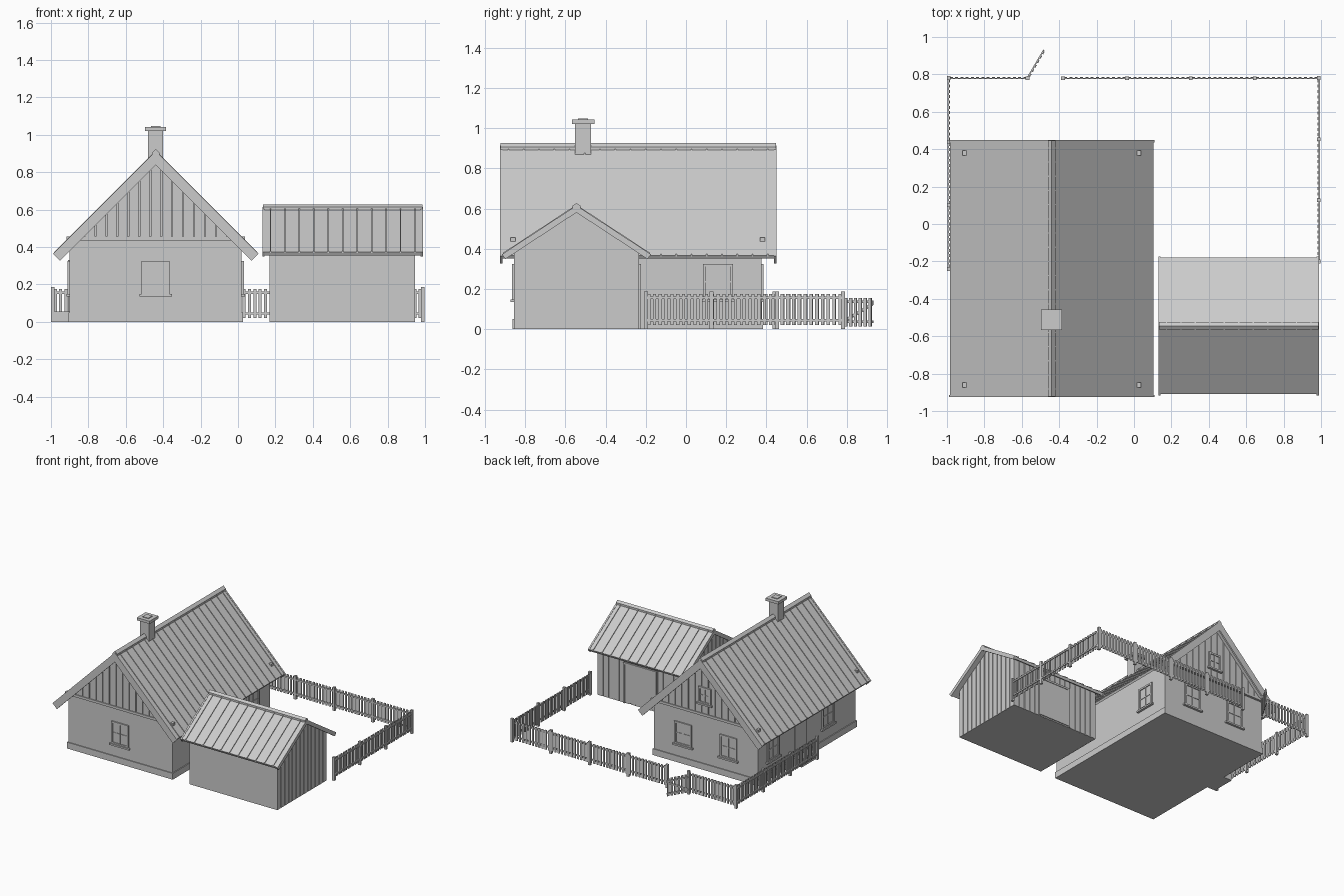
import bpy, bmesh, math
from mathutils import Matrix, Vector

if "Cube" in bpy.data.objects:
    bpy.data.objects.remove(bpy.data.objects["Cube"])


class Part:
    """Collects prisms and boxes into one named mesh."""
    def __init__(self, name):
        self.name, self.bm = name, bmesh.new()

    def prism(self, pts, along, a, b):
        # profile points are (horizontal, z); extruded along 'x' or 'y'
        place = (lambda u, z, t: (u, t, z)) if along == 'y' else (lambda u, z, t: (t, u, z))
        va = [self.bm.verts.new(place(u, z, a)) for u, z in pts]
        vb = [self.bm.verts.new(place(u, z, b)) for u, z in pts]
        self.bm.faces.new(va)
        self.bm.faces.new(vb[::-1])
        for i in range(len(pts)):
            j = (i + 1) % len(pts)
            self.bm.faces.new((va[i], vb[i], vb[j], va[j]))

    def box(self, x0, x1, y0, y1, z0, z1):
        self.prism([(x0, z0), (x1, z0), (x1, z1), (x0, z1)], 'y', y0, y1)

    def done(self, matrix=None):
        bmesh.ops.recalc_face_normals(self.bm, faces=self.bm.faces)
        me = bpy.data.meshes.new(self.name)
        self.bm.to_mesh(me)
        self.bm.free()
        ob = bpy.data.objects.new(self.name, me)
        bpy.context.collection.objects.link(ob)
        if matrix:
            ob.matrix_world = matrix
        return ob


def chevron(c, half, top, slope, thick, cut):
    """Inverted V profile with ends cut back by 'cut'."""
    e, i = half, half - cut
    return [(c - e, top - e * slope), (c, top), (c + e, top - e * slope),
            (c + i, top - thick - i * slope), (c, top - thick), (c - i, top - thick - i * slope)]


def roof(name, along, c, half, top, slope, t0, t1, seams, barge):
    p = Part(name + "_roof")
    p.prism(chevron(c, half, top, slope, 0.025, 0.01), along, t0, t1)
    p.done()
    p = Part(name + "_roof_seams")
    for k in range(seams + 1):
        t = t0 + 0.04 + (t1 - t0 - 0.08) * k / seams
        p.prism(chevron(c, half, top + 0.007, slope, 0.012, 0), along, t - 0.003, t + 0.003)
    p.done()
    p = Part(name + "_ridge_cap")
    p.prism(chevron(c, 0.02, top + 0.015, slope, 0.02, 0), along, t0, t1)
    p.done()
    p = Part(name + "_barge_boards")
    for a, b in ((t0 - 0.003, t0 + 0.01), (t1 - 0.01, t1 + 0.003)):
        p.prism(chevron(c, half + 0.006, top + 0.003, slope, barge, barge * 0.5), along, a, b)
    p.done()


def cladding(name, along, c, half, zb, under, slope, t, step, depth, skip=None):
    """Vertical boards on a gable, tops following the roof underside."""
    p = Part(name)
    n = round(2 * half / step)
    w = 2 * half / n
    for k in range(n):
        a = c - half + k * w + 0.003
        b = a + w - 0.006
        za, zc = under - abs(a - c) * slope, under - abs(b - c) * slope
        if max(za, zc) < zb + 0.005:
            continue
        pts = [(a, zb), (b, zb), (b, max(zc, zb + 0.001))]
        if a < c < b:
            pts.append((c, under))
        pts.append((a, max(za, zb + 0.001)))
        p.prism(pts, along, t, t + depth)
    p.done()


def window(name, x, y, z, angle, w=0.15, h=0.18):
    """Cross-barred window; local -y is outward."""
    p = Part(name)
    a, b, f = w / 2, h / 2, 0.014
    p.box(-a, a, -0.003, 0.005, -b, b)
    for s in (-1, 1):
        p.box(s * a - f * (s > 0), s * a + f * (s < 0), -0.011, 0, -b, b)
        p.box(-a, a, -0.010, 0, s * b - f * (s > 0), s * b + f * (s < 0))
    p.box(-0.004, 0.004, -0.008, 0, -b, b)
    p.box(-a, a, -0.007, 0, -0.004, 0.004)
    p.box(-a - 0.012, a + 0.012, -0.018, 0, -b - 0.01, -b + 0.003)
    p.done(Matrix.Translation((x, y, z)) @ Matrix.Rotation(math.radians(angle), 4, 'Z'))


def fence(name, p0, p1, bays, zb=0.02, zt=0.175, posts=True, brace=False):
    d = Vector(p1) - Vector(p0)
    L = d.length
    p = Part(name)
    if posts:
        for k in range(bays + 1):
            u = L * k / bays
            p.box(u - 0.01, u + 0.01, -0.009, 0.009, 0, zt + 0.012)
    n = round(L / 0.0285)
    for k in range(n):
        u = L * (k + 0.5) / n
        p.box(u - 0.008, u + 0.008, -0.007, -0.001, zb, zt)
    for z in (zb + 0.018, zt - 0.025):
        p.box(0, L, -0.001, 0.006, z, z + 0.012)
    if brace:
        p.prism([(0, zb + 0.02), (L, zt - 0.035), (L, zt - 0.02), (0, zb + 0.035)], 'y', -0.001, 0.006)
    p.done(Matrix.Translation((*p0, 0)) @ Matrix.Rotation(math.atan2(d.y, d.x), 4, 'Z'))


# House body
CX = -0.44
p = Part("house_walls")
p.prism([(-0.90, 0), (0.02, 0), (0.02, 0.43), (CX, 0.888), (-0.90, 0.43)], 'y', -0.855, 0.375)
p.done()
p = Part("house_plinth")
p.box(-0.907, 0.027, -0.862, 0.382, 0, 0.05)
p.done()
roof("house", 'y', CX, 0.543, 0.91, 1.0, -0.923, 0.447, 17, 0.075)
cladding("front_gable_cladding", 'y', CX, 0.44, 0.45, 0.883, 1.0, -0.867, 0.06, 0.014)
cladding("back_gable_cladding", 'y', CX, 0.44, 0.45, 0.883, 1.0, 0.373, 0.06, 0.014)
p = Part("gable_bands")
for y in (-0.86, 0.38):
    p.box(CX - 0.477, CX + 0.477, y - 0.013, y + 0.013, 0.435, 0.455)
p.done()

# Chimney
p = Part("chimney")
p.box(CX - 0.04, CX + 0.04, -0.553, -0.473, 0.80, 1.025)
p.box(CX - 0.056, CX + 0.056, -0.568, -0.456, 1.02, 1.042)
p.box(CX - 0.025, CX + 0.025, -0.538, -0.488, 1.04, 1.047)
p.done()

# Windows
window("front_window", CX, -0.855, 0.235, 0)
for i, dx in enumerate((-0.2, 0.2)):
    window(f"back_window_{i + 1}", CX + dx, 0.375, 0.235, 180)
window("back_gable_window", CX, 0.387, 0.60, 180, 0.11, 0.13)
window("right_window", 0.02, 0.16, 0.235, 90)
for i, y in enumerate((0.19, -0.50)):
    window(f"left_window_{i + 1}", -0.90, y, 0.235, -90)

# House door and step on the left side
p = Part("house_door")
p.box(-0.908, -0.90, -0.23, -0.08, 0.05, 0.33)
p.done()
p = Part("door_step")
p.box(-0.98, -0.90, -0.25, -0.06, 0, 0.055)
p.done()

# Shed
SY, SL = -0.545, 0.655
p = Part("shed_walls")
p.prism([(-0.855, 0), (-0.24, 0), (-0.24, 0.386), (SY, 0.588), (-0.855, 0.386)], 'x', 0.175, 0.94)
p.done()
roof("shed", 'x', SY, 0.365, 0.612, SL, 0.133, 0.987, 10, 0.035)
for side, t in (("left", 0.169), ("right", 0.937)):
    cladding(f"shed_{side}_boards", 'x', SY, 0.312, 0, 0.586, SL, t, 0.048, 0.009)
cladding("shed_back_boards", 'y', 0.558, 0.385, 0, 0.385, 0, -0.243, 0.048, 0.009)
p = Part("shed_door")
p.box(0.43, 0.70, -0.24, -0.228, 0.01, 0.31)
for x in (0.42, 0.70):
    p.box(x, x + 0.014, -0.24, -0.224, 0, 0.325)
p.box(0.42, 0.714, -0.24, -0.224, 0.31, 0.325)
p.done()

# Picket fence and open gate
fence("left_fence", (-0.99, -0.24), (-0.99, 0.78), 3)
fence("right_fence", (0.988, 0.78), (0.988, -0.20), 3)
fence("back_fence_short", (-0.57, 0.78), (-0.99, 0.78), 1)
fence("back_fence_long", (0.988, 0.78), (-0.38, 0.78), 4)
fence("gate", (-0.565, 0.785), (-0.48, 0.93), 1, 0.012, 0.155, False, True)
